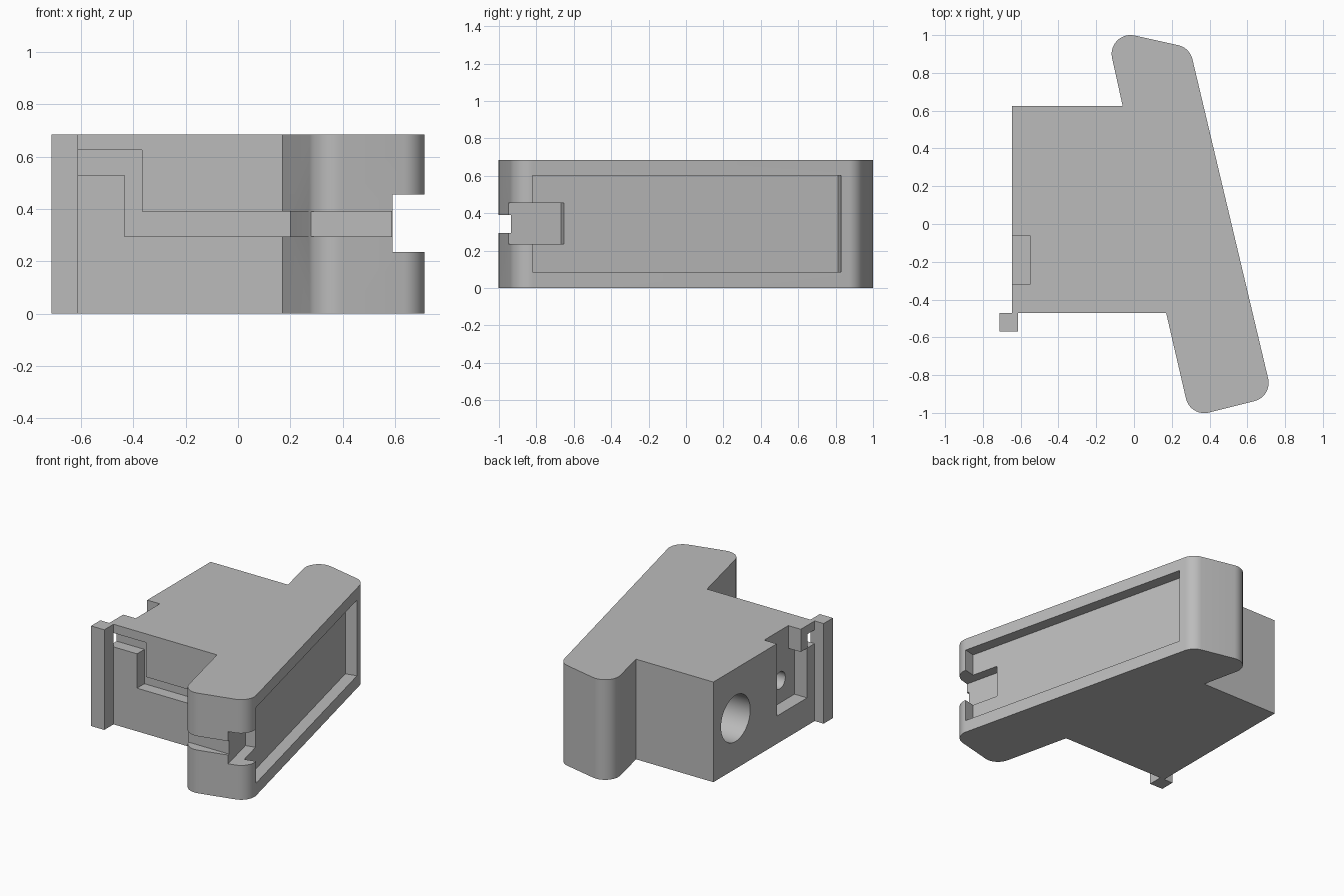
import bpy, bmesh, math
from mathutils import Vector

old = bpy.data.objects.get("Cube")
if old:
    bpy.data.objects.remove(old, do_unlink=True)

grey = bpy.data.materials.new("plain grey")
grey.use_nodes = True
grey.diffuse_color = (0.5, 0.5, 0.5, 1)
grey.node_tree.nodes["Principled BSDF"].inputs["Base Color"].default_value = (0.5, 0.5, 0.5, 1)

H = 0.685  # overall height


def finish(name, bm):
    bmesh.ops.recalc_face_normals(bm, faces=bm.faces)
    mesh = bpy.data.meshes.new(name)
    bm.to_mesh(mesh)
    bm.free()
    mesh.materials.append(grey)
    obj = bpy.data.objects.new(name, mesh)
    bpy.context.collection.objects.link(obj)
    return obj


def prism(name, pts, lo, hi, axis="z"):
    """Extrude a 2D outline along z (x, y points) or y (x, z points)."""
    bm = bmesh.new()
    put = (lambda p, h: (p[0], p[1], h)) if axis == "z" else (lambda p, h: (p[0], h, p[1]))
    face = bm.faces.new([bm.verts.new(put(p, lo)) for p in pts])
    ext = bmesh.ops.extrude_face_region(bm, geom=[face])
    shift = Vector(put((0, 0), hi - lo))
    bmesh.ops.translate(bm, vec=shift, verts=[v for v in ext["geom"] if isinstance(v, bmesh.types.BMVert)])
    return finish(name, bm)


def block(name, x0, x1, y0, y1, z0, z1):
    return prism(name, [(x0, y0), (x1, y0), (x1, y1), (x0, y1)], z0, z1)


def bore(name, x0, x1, y, z, r):
    """Round cutter along x."""
    bm = bmesh.new()
    bmesh.ops.create_cone(bm, cap_ends=True, segments=48, radius1=r, radius2=r, depth=x1 - x0)
    for v in bm.verts:
        v.co = Vector((v.co.z + (x0 + x1) / 2, v.co.y + y, v.co.x + z))
    return finish(name, bm)


def fillet(prev, corner, nxt, r, steps=12):
    """Points of a rounded corner."""
    c = Vector(corner)
    a, b = (Vector(prev) - c).normalized(), (Vector(nxt) - c).normalized()
    half = a.angle(b) / 2
    centre = c + (a + b).normalized() * r / math.sin(half)
    t = r / math.tan(half)
    s, e = c + a * t - centre, c + b * t - centre
    sweep = s.angle(e)
    return [centre + (s * math.sin((1 - i / steps) * sweep) + e * math.sin(i / steps * sweep)) / math.sin(sweep)
            for i in range(steps + 1)]


# Body: square housing merged with a slanted, round-cornered arm
front_in, back_in = (0.17, -0.47), (-0.06, 0.625)
arm = [front_in, (0.298, -1.023), (0.733, -0.914), (0.295, 0.933), (-0.15, 1.032), back_in]
outline = [(-0.645, 0.625), (-0.645, -0.47), front_in]
for i in range(1, 5):
    outline += fillet(arm[i - 1], arm[i], arm[i + 1], 0.1)
outline.append(back_in)
body = prism("body", outline, 0, H)


# Cutters that follow the slanted outer face
def edge_x(y):
    return 0.31 + 0.2367 * (0.87 - y)


along = Vector((0.2303, -0.9731))
inward = Vector((-0.9731, -0.2303))


def slant_cut(name, y0, y1, depth, z0, z1):
    a, b = Vector((edge_x(y0), y0)), Vector((edge_x(y1), y1))
    return prism(name, [a - inward * 0.1, a + inward * depth, b + inward * depth, b - inward * 0.1], z0, z1)


top_z, low_z = 0.39, 0.295
cutters = [
    slant_cut("panel_pocket", -0.82, 0.83, 0.078, 0.085, 0.603),
    slant_cut("end_notch", -1.2, -0.635, 0.146, 0.235, 0.455),
    # cable groove on the front of the housing
    prism("front_groove", [(-0.8, 0.53), (-0.435, 0.53), (-0.435, low_z), (0.2, low_z),
                           (0.2, top_z), (-0.367, top_z), (-0.367, 0.625), (-0.8, 0.625)],
          -0.6, -0.39, "y"),
    # cable groove around the end of the arm
    prism("arm_groove", [(0.1, -0.39), (0.2, -0.39), (0.275, -0.935), (0.8, -0.935),
                         (0.8, -1.2), (0.1, -1.2)], low_z, top_z),
    # side recess, open at the top, running under a small bridge
    block("side_recess", -0.8, -0.55, -0.32, -0.06, 0.19, 0.9),
    block("recess_under_bridge", -0.8, -0.55, -0.388, -0.3, 0.19, 0.53),
    bore("large_hole", -0.8, -0.05, 0.385, 0.345, 0.158),
    bore("small_hole", -0.6, -0.25, -0.23, 0.345, 0.058),
]

bpy.context.view_layer.objects.active = body
for cutter in cutters:
    mod = body.modifiers.new(cutter.name, "BOOLEAN")
    mod.operation, mod.solver, mod.object = "DIFFERENCE", "EXACT", cutter
    bpy.ops.object.modifier_apply(modifier=mod.name)
    bpy.data.objects.remove(cutter, do_unlink=True)

# Corner post
post = block("corner_post", -0.713, -0.613, -0.57, -0.47, 0, H)

bpy.ops.object.select_all(action="DESELECT")
body.select_set(True)
bpy.ops.object.shade_smooth_by_angle(angle=math.radians(25))
